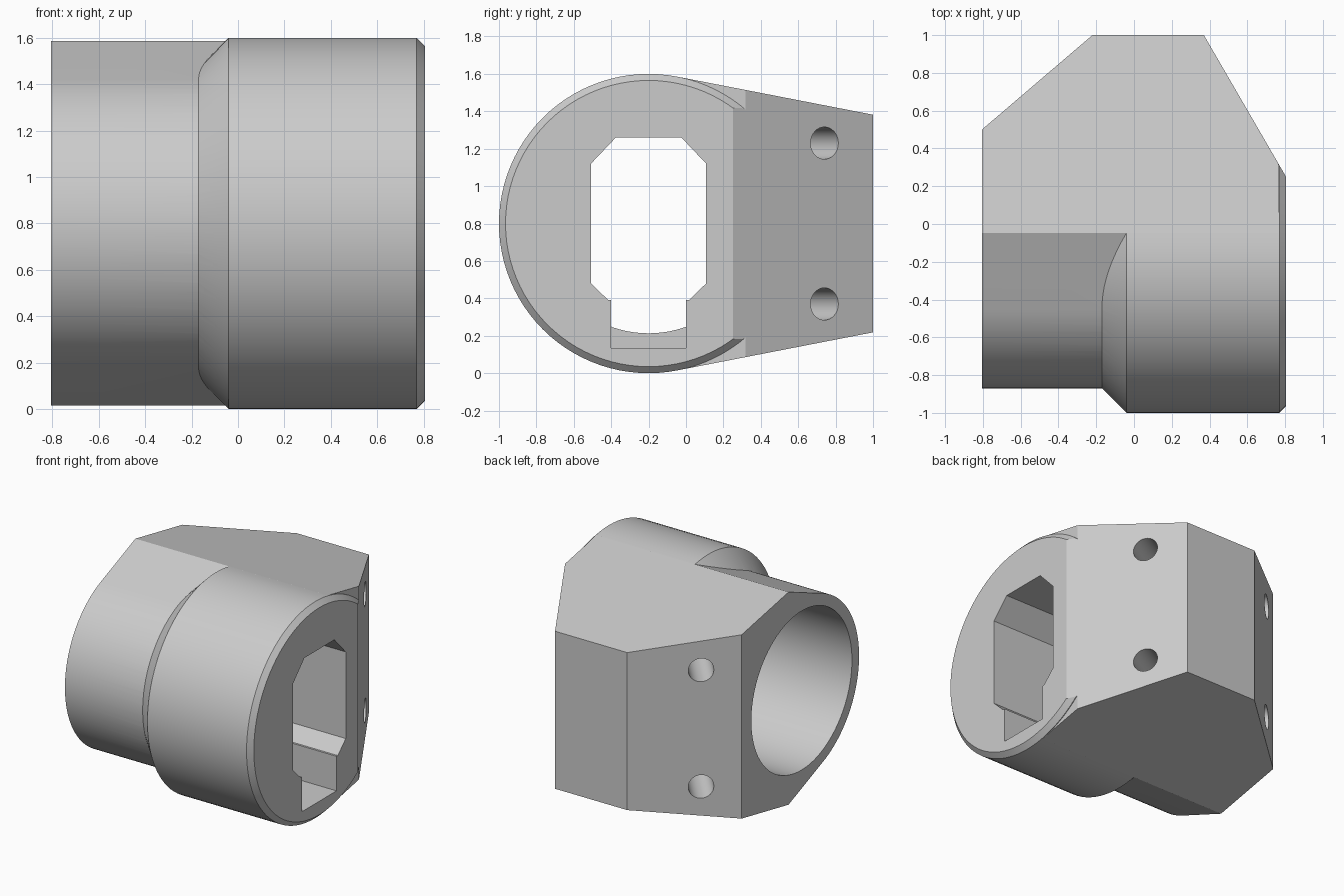
import bpy, bmesh
from math import sin, cos, pi, radians, acos, sqrt
from mathutils import Vector

cube = bpy.data.objects.get("Cube")
if cube:
    bpy.data.objects.remove(cube, do_unlink=True)

CY, CZ = -0.2, 0.8          # bore axis
R_COLLAR, R_NECK, R_BORE = 0.8, 0.67, 0.587
X_END, X_STEP = 0.805, 0.0
SEGMENTS = 96

grey = bpy.data.materials.new("plain grey")
grey.use_nodes = True
GREY = (0.6, 0.6, 0.6, 1)
grey.diffuse_color = GREY
grey.node_tree.nodes["Principled BSDF"].inputs["Base Color"].default_value = GREY


def loft(name, rings):
    """Closed solid through matching rings of points."""
    bm = bmesh.new()
    rows = [[bm.verts.new(p) for p in ring] for ring in rings]
    n = len(rows[0])
    for a, b in zip(rows, rows[1:]):
        for i in range(n):
            j = (i + 1) % n
            bm.faces.new((a[i], a[j], b[j], b[i]))
    bm.faces.new(rows[0])
    bm.faces.new(rows[-1])
    bmesh.ops.recalc_face_normals(bm, faces=bm.faces)
    mesh = bpy.data.meshes.new(name)
    bm.to_mesh(mesh)
    bm.free()
    mesh.materials.append(grey)
    ob = bpy.data.objects.new(name, mesh)
    bpy.context.collection.objects.link(ob)
    return ob


def prism_x(name, profile, x0, x1):
    return loft(name, [[(x, y, z) for y, z in profile] for x in (x0, x1)])


def lathe_x(name, stations):
    angles = [2 * pi * i / SEGMENTS for i in range(SEGMENTS)]
    return loft(name, [[(x, CY + r * cos(a), CZ + r * sin(a)) for a in angles]
                       for x, r in stations])


def combine(target, other, operation):
    mod = target.modifiers.new(operation, 'BOOLEAN')
    mod.operation, mod.solver, mod.object = operation, 'EXACT', other
    bpy.context.view_layer.objects.active = target
    bpy.ops.object.modifier_apply(modifier=mod.name)
    bpy.data.objects.remove(other, do_unlink=True)


# Wedge and neck: round front, tangent flats flaring to a crest, tapered back
crest = radians(11)
start = crest - acos(R_NECK / R_COLLAR)
back = 1.2
py, pz = R_COLLAR * sin(crest), R_COLLAR * cos(crest)
back_z = pz - (back - CY - py) * sin(crest) / cos(crest)
upper = [(back, CZ + back_z), (CY + py, CZ + pz)]
steps = 48
for i in range(steps + 1):
    a = start - (pi + 2 * start) * i / steps
    upper.append((CY + R_NECK * sin(a), CZ + R_NECK * cos(a)))
profile = upper + [(y, 2 * CZ - z) for y, z in reversed(upper[:2])]
body = prism_x("socket_body", profile, -0.9, 0.765)

# Collar with a sloped shoulder and chamfered rim
collar = lathe_x("collar", [(-0.24, 0.6), (-0.04, R_COLLAR), (0.77, R_COLLAR),
                            (X_END, 0.765)])
combine(body, collar, 'UNION')

# Plan outline with slanted back corners
plan = [(-X_END, -1.2), (-X_END, 0.5), (-0.22, 1), (0.37, 1), (X_END, 0.25),
        (X_END + 0.1, 0.08), (X_END + 0.1, -1.2)]
combine(body, loft("plan", [[(x, y, z) for x, y in plan] for z in (-0.5, 2)]),
        'INTERSECT')

# Round bore, eight-sided opening and key slot
combine(body, lathe_x("bore", [(-1, R_BORE), (X_STEP, R_BORE)]), 'DIFFERENCE')
w = 0.308
opening = [(-w, 0.32), (-0.175, 0.46), (0.175, 0.46), (w, 0.32),
           (w, -0.32), (0.215, -0.41), (-0.215, -0.41), (-w, -0.32)]
slot = [(-0.2, -0.3), (0.2, -0.3), (0.2, -0.665), (-0.2, -0.665)]
for name, shape, x0 in (("opening", opening, -0.1), ("slot", slot, X_STEP - 0.01)):
    pts = [(CY + y, CZ + z) for y, z in shape]
    combine(body, prism_x(name, pts, x0, 1), 'DIFFERENCE')

# Screw holes square to both slanted faces
for (x, y), direction in (((0.52, 0.74), (0.75, 0.435, 0)),
                          ((-0.6, 0.68), (-0.5, 0.585, 0))):
    d = Vector(direction).normalized()
    side, up = d.cross(Vector((0, 0, 1))), Vector((0, 0, 1))
    for dz in (-0.43, 0.43):
        c = Vector((x, y, CZ + dz))
        rings = [[c + d * t + 0.086 * (side * cos(a) + up * sin(a))
                  for a in (2 * pi * i / 32 for i in range(32))]
                 for t in (-0.5, 0.2)]
        combine(body, loft("screw_hole", rings), 'DIFFERENCE')

# Smooth curved walls, crisp edges
bpy.ops.object.select_all(action='DESELECT')
body.select_set(True)
bpy.context.view_layer.objects.active = body
bpy.ops.object.shade_smooth_by_angle(angle=radians(25))
